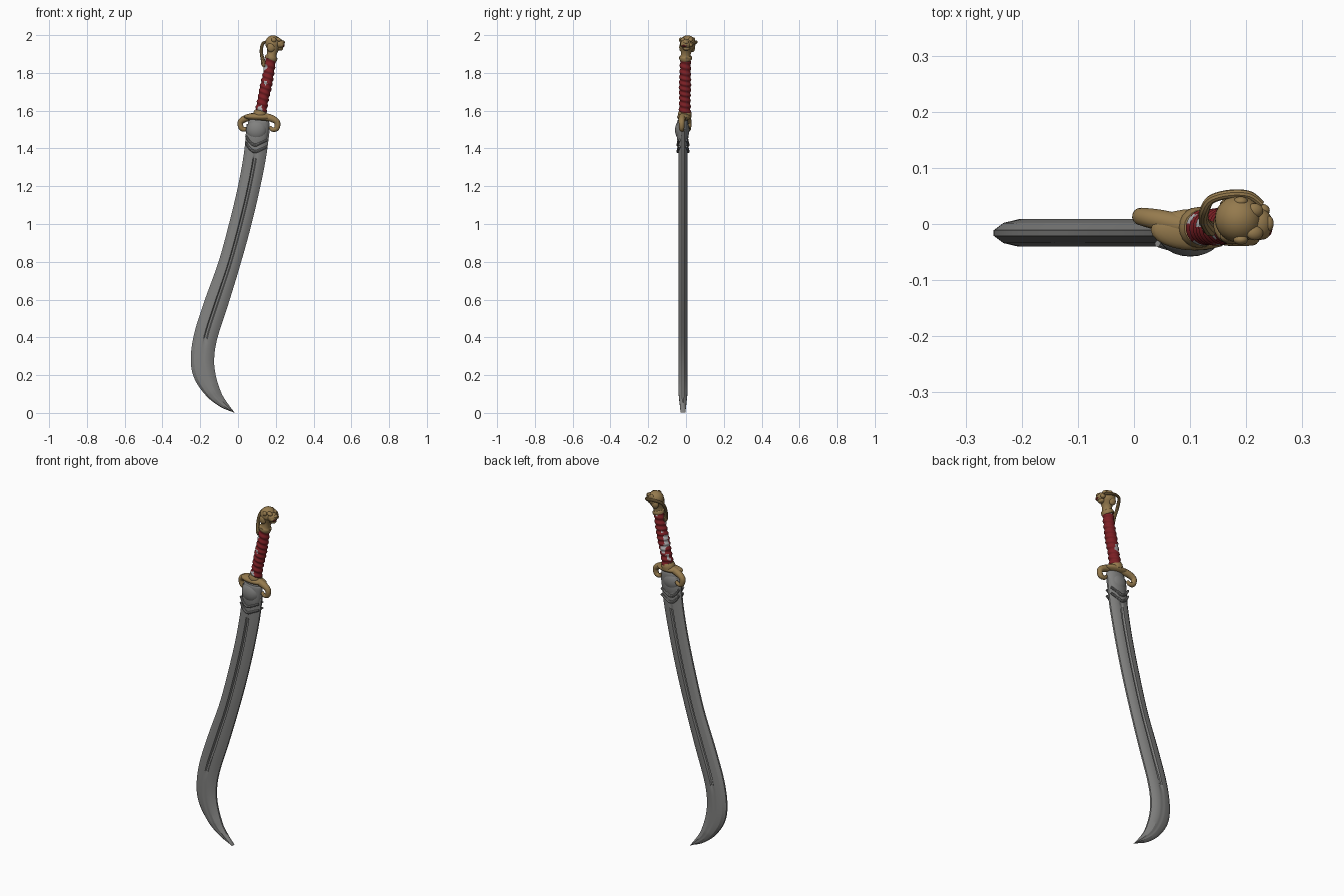
import bpy, bmesh, math
from mathutils import Vector, noise

if "Cube" in bpy.data.objects:
    bpy.data.objects.remove(bpy.data.objects["Cube"])


def mat(name, c):
    m = bpy.data.materials.new(name)
    m.diffuse_color = (*c, 1)
    m.use_nodes = True
    m.node_tree.nodes["Principled BSDF"].inputs["Base Color"].default_value = m.diffuse_color
    return m


STEEL = mat("steel grey", (0.22, 0.22, 0.215))
BRONZE = mat("aged bronze", (0.30, 0.195, 0.075))
RED = mat("red leather", (0.20, 0.014, 0.018))
SILVER = mat("worn silver", (0.42, 0.41, 0.42))


def smooth(pts, n):
    """Catmull-Rom resampling, n steps per span (any dimension)."""
    p = [Vector(q) for q in pts]
    p = [2 * p[0] - p[1]] + p + [2 * p[-1] - p[-2]]
    out = []
    for i in range(1, len(p) - 2):
        a, b, c, d = p[i - 1:i + 3]
        for k in range(n):
            t = k / n
            out.append(0.5 * (2 * b + (c - a) * t + (2 * a - 5 * b + 4 * c - d) * t * t
                              + (3 * b - a - 3 * c + d) * t ** 3))
    return out + [p[-2]]


def loft(name, rings, mats, rule=None, angle=35):
    bm = bmesh.new()
    rs = [[bm.verts.new(v) for v in r] for r in rings]
    n = len(rs[0])
    for a, b in zip(rs, rs[1:]):
        for i in range(n):
            bm.faces.new((a[i], a[(i + 1) % n], b[(i + 1) % n], b[i]))
    bm.faces.new(rs[0])
    bm.faces.new(rs[-1])
    bmesh.ops.recalc_face_normals(bm, faces=bm.faces)
    if rule:
        for f in bm.faces:
            f.material_index = rule(f.calc_center_median())
    return finish(name, bm, mats, angle)


def finish(name, bm, mats, angle=35):
    me = bpy.data.meshes.new(name)
    bm.to_mesh(me)
    bm.free()
    ob = bpy.data.objects.new(name, me)
    bpy.context.collection.objects.link(ob)
    for m in mats:
        me.materials.append(m)
    bpy.ops.object.select_all(action='DESELECT')
    ob.select_set(True)
    bpy.context.view_layer.objects.active = ob
    bpy.ops.object.shade_smooth_by_angle(angle=math.radians(angle))
    return ob


def tube(name, pts, mats, steps=8, sides=14, squash=1.0, wave=None, rule=None):
    """Sweep through (x, y, z, radius) points."""
    path = smooth(pts, steps)
    rings, up = [], Vector((0, 1, 0))
    for i, p in enumerate(path):
        tan = (path[min(i + 1, len(path) - 1)] - path[max(i - 1, 0)]).to_3d().normalized()
        side = (up - tan * up.dot(tan)).normalized()
        up = side
        other = tan.cross(side)
        ring = []
        for k in range(sides):
            a = 2 * math.pi * k / sides
            r = p[3] + (wave(i / (len(path) - 1), a) if wave else 0)
            ring.append(p.to_3d() + side * math.cos(a) * r * squash + other * math.sin(a) * r)
        rings.append(ring)
    return loft(name, rings, mats, rule)


def ball(name, c, s, m, tilt=0.0):
    bm = bmesh.new()
    bmesh.ops.create_uvsphere(bm, u_segments=24, v_segments=14, radius=1)
    for v in bm.verts:
        x, y, z = v.co.x * s[0], v.co.y * s[1], v.co.z * s[2]
        v.co = (c[0] + x * math.cos(tilt) + z * math.sin(tilt), c[1] + y,
                c[2] - x * math.sin(tilt) + z * math.cos(tilt))
    return finish(name, bm, [m])


# Blade: lofted between the left and right edge curves, with a fuller
Y0 = -0.016
LEFT = [(.045, 1.53), (.032, 1.38), (0, 1.2), (-.048, 1.0), (-.103, .8), (-.175, .6),
        (-.232, .42), (-.25, .28), (-.23, .18), (-.168, .09), (-.095, .033), (-.025, .003)]
RIGHT = [(.168, 1.5), (.148, 1.35), (.112, 1.17), (.064, .97), (.008, .77), (-.05, .58),
         (-.108, .40), (-.126, .29), (-.118, .2), (-.09, .11), (-.06, .058), (-.018, .001)]
SECTION = [(0, .005), (.14, .018), (.36, .0245), (.43, .0245), (.47, .024), (.55, .024),
           (.59, .0245), (.68, .0245), (.86, .017), (1, .005)]
rings = []
for l, r in zip(smooth(LEFT, 8), smooth(RIGHT, 8)):
    z = (l.y + r.y) / 2
    groove = max(0, min(1, (z - .35) / .15, (1.38 - z) / .08)) * .010
    taper = .45 + .55 * min(1, (z + .01) / .12)
    front, back = [], []
    for i, (t, h) in enumerate(SECTION):
        h = (h - (groove if i in (4, 5) else 0)) * taper
        x, zz = l.lerp(r, t)
        front.append((x, Y0 - h, zz))
        back.append((x, Y0 + h, zz))
    rings.append(front + back[::-1])
loft("blade", rings, [STEEL], angle=22)

# Steel collar at the blade root, domed with chevron mouldings on both faces
ball("collar_dome", (.1, -.02, 1.498), (.056, .038, .058), STEEL, .22)
tube("collar_block", [(.09, -.018, 1.42, .046), (.1, -.018, 1.46, .057), (.11, -.018, 1.53, .057),
                      (.112, -.018, 1.55, .05)], [STEEL], sides=20, squash=.53)
for s, side in ((-1, "front"), (1, "back")):
    for k in (0, .035):
        tube("collar_chevron_" + side,
             [(.042, Y0 + s * .019, 1.465 - k, .006), (.062, Y0 + s * .024, 1.435 - k, .007),
              (.09, Y0 + s * .027, 1.418 - k, .008), (.122, Y0 + s * .024, 1.43 - k, .007),
              (.155, Y0 + s * .018, 1.445 - k, .006)], [STEEL], steps=5, sides=8)

# Guard: oval plate and bar with down-curled ends, twisted slightly in plan
tube("guard_bar", [(.056, .012, 1.515, .008), (.042, .012, 1.502, .011), (.019, .013, 1.506, .014),
                   (.014, .013, 1.54, .016), (.05, .006, 1.562, .019), (.11, -.008, 1.57, .02),
                   (.168, -.02, 1.562, .019), (.206, -.023, 1.54, .016), (.205, -.023, 1.507, .014),
                   (.182, -.021, 1.5, .011), (.168, -.02, 1.515, .008)], [BRONZE])
ball("guard_plate", (.108, -.01, 1.567), (.078, .037, .02), BRONZE, .03)
tube("guard_socket", [(.113, -.006, 1.565, .036), (.117, -.006, 1.585, .036), (.12, -.006, 1.6, .031)],
     [BRONZE], steps=4, sides=20)


# Grip: spiral-wrapped leather, with worn silver patches away from the right side
def worn(c):
    axis = .117 + (c.z - 1.59) * .2
    n = noise.noise(Vector((c.x * 28, c.y * 28, c.z * 22)))
    return 1 if c.x - axis < .012 and n > .27 else 0


tube("grip", [(.119, -.006, 1.585, .031), (.133, -.006, 1.66, .029), (.148, -.005, 1.73, .031),
              (.162, -.004, 1.80, .029), (.174, -.003, 1.88, .028)], [RED, SILVER], steps=24, sides=28,
     wave=lambda t, a: .0025 * math.sin(t * 2 * math.pi * 10 + a), rule=worn)

# Pommel: ferrule, neck and beast head looking to the right
tube("pommel_ferrule", [(.172, -.003, 1.868, .027), (.174, -.003, 1.873, .033), (.176, -.002, 1.885, .033),
                        (.178, -.002, 1.893, .026), (.182, .001, 1.915, .028), (.187, .005, 1.94, .038)],
     [BRONZE], steps=5, sides=20)
ball("pommel_head", (.186, .009, 1.957), (.042, .042, .042), BRONZE)
ball("pommel_snout", (.221, .0, 1.953), (.026, .029, .025), BRONZE, .2)
ball("pommel_nose", (.239, .001, 1.962), (.01, .014, .009), BRONZE)
ball("pommel_jaw", (.218, .002, 1.932), (.022, .02, .013), BRONZE, .25)
ball("pommel_mouth", (.236, -.006, 1.944), (.011, .018, .006), RED, .2)
for s, side in ((-1, "front"), (1, "back")):
    y = .004 + s * .02
    ball("pommel_brow_" + side, (.215, y, 1.976), (.016, .013, .01), BRONZE, .4)
    ball("pommel_cheek_" + side, (.228, y, 1.948), (.014, .012, .012), BRONZE)
    ball("pommel_ear_" + side, (.19, .006 + s * .034, 1.975), (.013, .009, .013), BRONZE)
    ball("pommel_mane_" + side, (.175, .006 + s * .028, 1.935), (.022, .014, .025), BRONZE)

# Tail: strap looping behind the head and hanging down the left of the grip
tube("pommel_tail", [(.228, .035, 1.955, .006), (.205, .051, 1.96, .008), (.17, .053, 1.965, .008),
                     (.138, .044, 1.96, .008), (.126, .025, 1.94, .009), (.124, .008, 1.905, .009),
                     (.131, -.004, 1.87, .011), (.137, -.008, 1.846, .014), (.138, -.008, 1.83, .006)],
     [BRONZE], sides=10)
